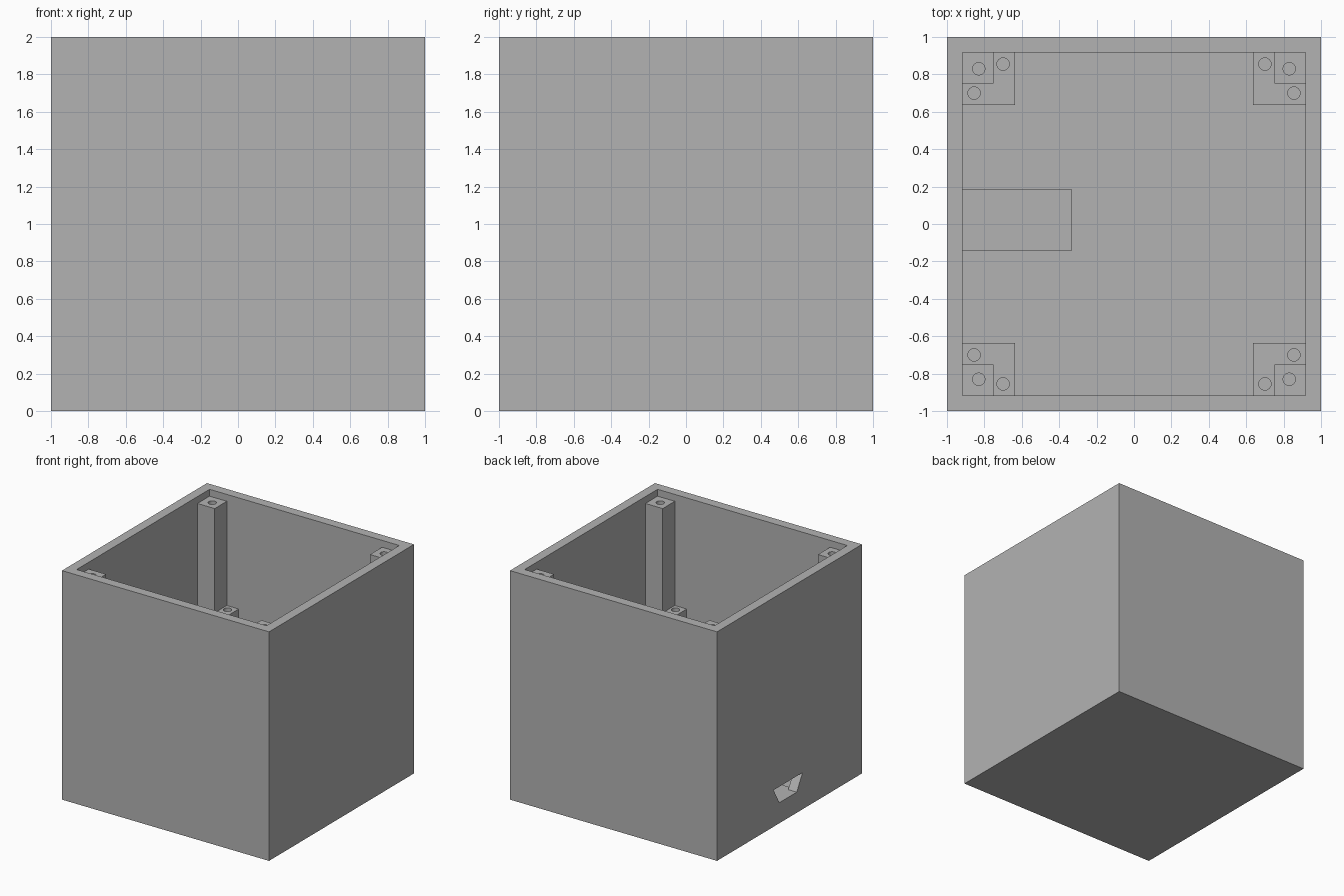
import bpy
import bmesh
from mathutils import Matrix, Vector

if "Cube" in bpy.data.objects:
    bpy.data.objects.remove(bpy.data.objects["Cube"], do_unlink=True)

grey = bpy.data.materials.new("light_grey")
grey.use_nodes = True
grey.diffuse_color = (0.45, 0.45, 0.45, 1)
grey.node_tree.nodes["Principled BSDF"].inputs["Base Color"].default_value = grey.diffuse_color

INNER = 0.917        # half width of the cavity
FLOOR = 0.083        # floor thickness
LEDGE = 0.18         # top of the connector shelf, level with the port
BLOCK_TOP = 1.03
POST_TOP = 1.94


def finish(name, bm):
    mesh = bpy.data.meshes.new(name)
    bmesh.ops.recalc_face_normals(bm, faces=bm.faces)
    bm.to_mesh(mesh)
    bm.free()
    mesh.materials.append(grey)
    obj = bpy.data.objects.new(name, mesh)
    bpy.context.collection.objects.link(obj)
    return obj


def box(name, low, high):
    low, high = Vector(low), Vector(high)
    bm = bmesh.new()
    place = Matrix.Translation((low + high) / 2) @ Matrix.Diagonal((*(high - low), 1))
    bmesh.ops.create_cube(bm, size=1, matrix=place)
    return finish(name, bm)


def drill(x, y, top, depth):
    bm = bmesh.new()
    bmesh.ops.create_cone(bm, cap_ends=True, segments=32, radius1=0.033, radius2=0.033,
                          depth=2 * depth, matrix=Matrix.Translation((x, y, top)))
    return finish("screw_hole_cutter", bm)


def prism_x(name, profile, x0, x1):
    bm = bmesh.new()
    face = bm.faces.new([bm.verts.new((x0, y, z)) for y, z in profile])
    grown = bmesh.ops.extrude_face_region(bm, geom=[face])["geom"]
    verts = [v for v in grown if isinstance(v, bmesh.types.BMVert)]
    bmesh.ops.translate(bm, verts=verts, vec=(x1 - x0, 0, 0))
    return finish(name, bm)


def cut(obj, *cutters):
    bpy.context.view_layer.objects.active = obj
    for cutter in cutters:
        cutter.hide_render = True
        mod = obj.modifiers.new("cut", "BOOLEAN")
        mod.operation, mod.solver, mod.object = "DIFFERENCE", "EXACT", cutter
        bpy.ops.object.modifier_apply(modifier=mod.name)
        bpy.data.objects.remove(cutter, do_unlink=True)


def smooth(obj):
    bpy.ops.object.select_all(action="DESELECT")
    obj.select_set(True)
    bpy.context.view_layer.objects.active = obj
    bpy.ops.object.shade_smooth_by_angle()


# Open-topped case with a tapered port through the side wall
case = box("case", (-1, -1, 0), (1, 1, 2))
cavity = box("cavity_cutter", (-INNER, -INNER, FLOOR), (INNER, INNER, 2.2))
port = prism_x("port_cutter", [(-0.1, LEDGE), (0.14, LEDGE), (0.22, 0.32), (-0.18, 0.32)], -1.1, -0.9)
cut(case, cavity, port)

# Shelf inside the port
box("connector_shelf", (-INNER, -0.145, FLOOR), (-0.335, 0.187, LEDGE))

# Stepped screw mounts in the four corners
for sx, side in ((-1, "right"), (1, "left")):
    for sy, end in ((-1, "front"), (1, "back")):
        def corner(name, inside, z0, z1):
            xs = sorted((sx * inside, sx * INNER))
            ys = sorted((sy * inside, sy * INNER))
            return box(f"{end}_{side}_{name}", (xs[0], ys[0], z0), (xs[1], ys[1], z1))

        block = corner("mount_block", 0.635, FLOOR, BLOCK_TOP)
        cut(block, drill(sx * 0.7, sy * 0.855, BLOCK_TOP, 0.4),
            drill(sx * 0.855, sy * 0.7, BLOCK_TOP, 0.4))
        post = corner("lid_post", 0.75, BLOCK_TOP, POST_TOP)
        cut(post, drill(sx * 0.83, sy * 0.83, POST_TOP, 0.4))
        smooth(block)
        smooth(post)
